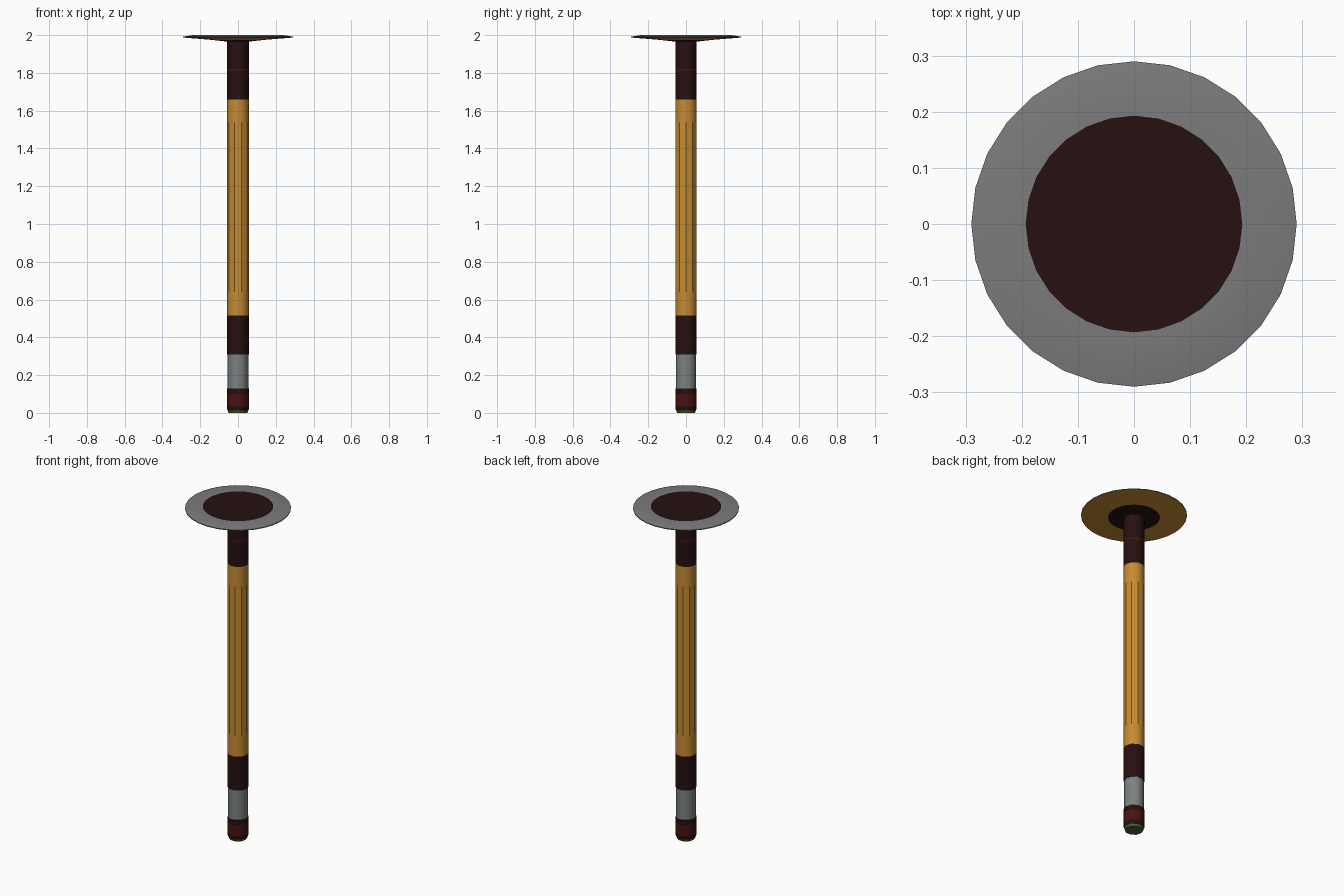
import bpy, bmesh
from math import cos, sin, pi, radians

cube = bpy.data.objects.get("Cube")
if cube:
    bpy.data.objects.remove(cube, do_unlink=True)


def material(name, rgb):
    m = bpy.data.materials.new(name)
    m.use_nodes = True
    m.diffuse_color = (*rgb, 1)
    bsdf = m.node_tree.nodes["Principled BSDF"]
    bsdf.inputs["Base Color"].default_value = (*rgb, 1)
    bsdf.inputs["Roughness"].default_value = 0.7
    return m


WOOD = material("golden wood", (0.56, 0.26, 0.032))
DARK = material("dark maroon", (0.02, 0.005, 0.005))
RED = material("deep red", (0.065, 0.006, 0.006))
STEEL = material("steel grey", (0.2, 0.22, 0.22))
GREY = material("plate grey", (0.2, 0.2, 0.2))
GREEN = material("moss green", (0.06, 0.13, 0.027))


def lathe(name, sides, profile, mats, smooth=True):
    """Revolve (radius, z) points; mats gives one material per band."""
    bm = bmesh.new()
    rings = []
    for r, z in profile:
        if r == 0:
            rings.append([bm.verts.new((0, 0, z))] * sides)
        else:
            rings.append([bm.verts.new((r * cos(2 * pi * i / sides),
                                        r * sin(2 * pi * i / sides), z))
                          for i in range(sides)])
    slots = list(dict.fromkeys(mats))
    for low, high, mat in zip(rings, rings[1:], mats):
        for i in range(sides):
            j = (i + 1) % sides
            corners = dict.fromkeys((low[i], low[j], high[j], high[i]))
            bm.faces.new(list(corners)).material_index = slots.index(mat)
    bmesh.ops.recalc_face_normals(bm, faces=bm.faces)
    mesh = bpy.data.meshes.new(name)
    bm.to_mesh(mesh)
    bm.free()
    for m in slots:
        mesh.materials.append(m)
    obj = bpy.data.objects.new(name, mesh)
    bpy.context.collection.objects.link(obj)
    if smooth:
        bpy.ops.object.select_all(action="DESELECT")
        obj.select_set(True)
        bpy.context.view_layer.objects.active = obj
        bpy.ops.object.shade_smooth_by_angle(angle=radians(40))
    return obj


SIDES = 10
R = 0.058

# Foot with green end cap and red band
lathe("foot", SIDES,
      [(0, 0), (0.05, 0), (0.054, 0.012), (R, 0.02), (R, 0.035),
       (R, 0.1), (R, 0.13), (0, 0.13)],
      [GREEN, GREEN, DARK, DARK, RED, DARK, DARK])

# Narrower steel sleeve
lathe("steel_sleeve", SIDES, [(0.055, 0.13), (0.055, 0.31)], [STEEL])

# Lower collar
lathe("lower_collar", SIDES,
      [(0, 0.31), (R, 0.31), (R, 0.515), (0, 0.515)], [DARK] * 3)

# Wooden shaft: rounded ends and a faceted middle
for name, low, high, soft in (("shaft_lower_end", 0.515, 0.64, True),
                              ("shaft_facets", 0.64, 1.54, False),
                              ("shaft_upper_end", 1.54, 1.66, True)):
    lathe(name, SIDES, [(R, low), (R, high)], [WOOD], soft)

# Upper collar with a thin red stripe
lathe("upper_collar", SIDES,
      [(0, 1.66), (R, 1.66), (R, 1.81), (R, 1.82), (R, 1.968)],
      [DARK, DARK, RED, DARK])

# Shallow round plate on top
lathe("top_plate", 28,
      [(0, 1.965), (0.06, 1.966), (0.142, 1.975), (0.29, 1.987),
       (0.29, 1.992), (0.24, 2.0), (0.193, 2.0), (0, 2.0)],
      [DARK, DARK, WOOD, STEEL, GREY, GREY, DARK])
